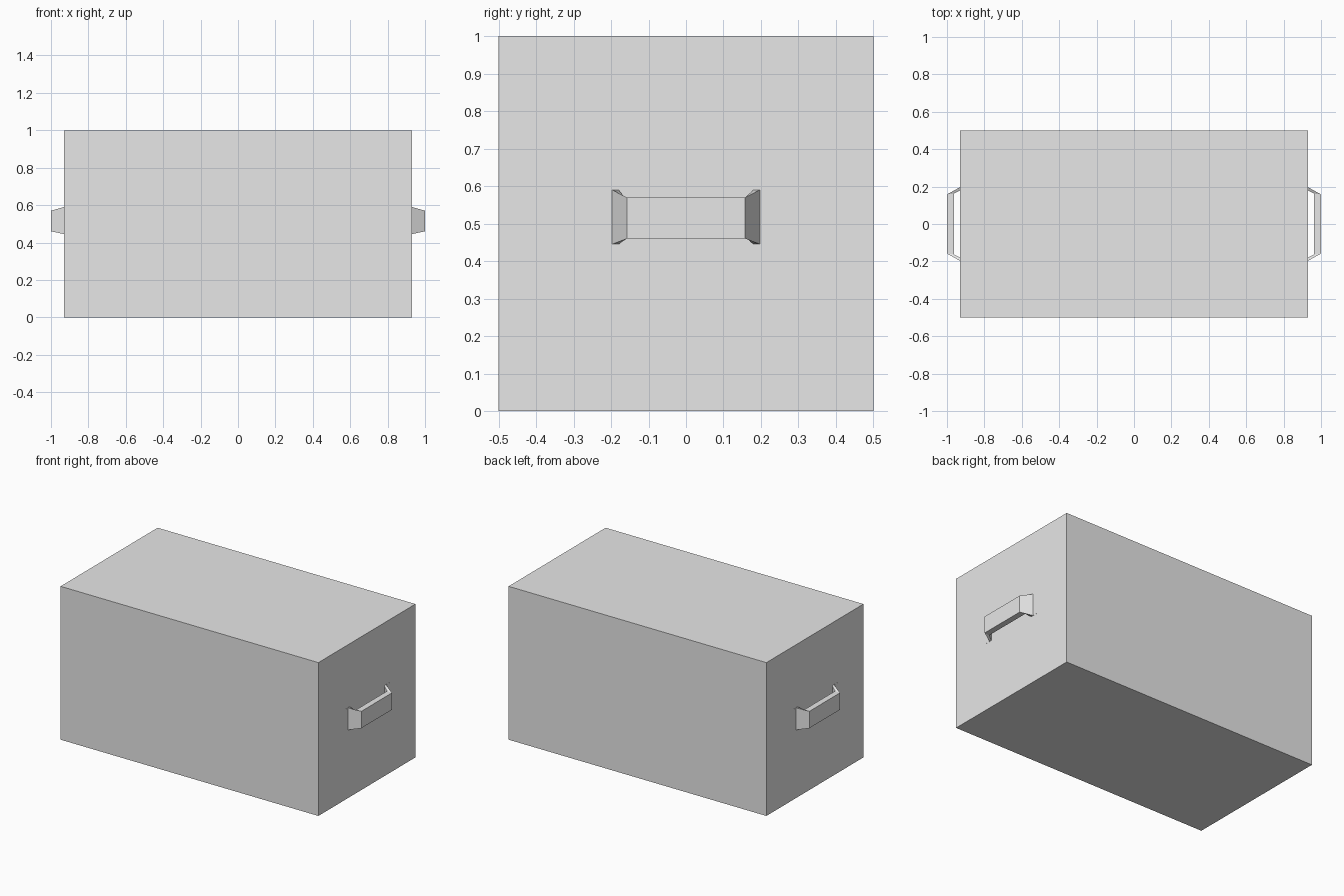
import bpy
import bmesh

if "Cube" in bpy.data.objects:
    bpy.data.objects.remove(bpy.data.objects["Cube"], do_unlink=True)

WALL = 0.93

grey = bpy.data.materials.new("plain_grey")
grey.use_nodes = True
colour = (0.8, 0.8, 0.8, 1)
grey.diffuse_color = colour
grey.node_tree.nodes["Principled BSDF"].inputs["Base Color"].default_value = colour


def finish(name, bm):
    bmesh.ops.recalc_face_normals(bm, faces=bm.faces)
    mesh = bpy.data.meshes.new(name)
    bm.to_mesh(mesh)
    bm.free()
    mesh.materials.append(grey)
    obj = bpy.data.objects.new(name, mesh)
    bpy.context.collection.objects.link(obj)
    return obj


def box(name, size, centre):
    bm = bmesh.new()
    bmesh.ops.create_cube(bm, size=1)
    bmesh.ops.scale(bm, vec=size, verts=bm.verts)
    bmesh.ops.translate(bm, vec=centre, verts=bm.verts)
    return finish(name, bm)


def handle(name, side):
    # Rings of (outer x, outer y, inner x, inner y, low z, high z)
    foot = (WALL, 0.197, WALL, 0.18, 0.445, 0.59)
    grip = (1.0, 0.158, 0.962, 0.163, 0.46, 0.57)
    bm = bmesh.new()
    rings = []
    for (ox, oy, ix, iy, low, high), end in ((foot, -1), (grip, -1), (grip, 1), (foot, 1)):
        corners = ((ox, oy, low), (ox, oy, high), (ix, iy, high), (ix, iy, low))
        rings.append([bm.verts.new((side * x, end * y, z)) for x, y, z in corners])
    for a, b in zip(rings, rings[1:]):
        for i in range(4):
            j = (i + 1) % 4
            bm.faces.new((a[i], a[j], b[j], b[i]))
    bm.faces.new(rings[0])
    bm.faces.new(rings[-1])
    return finish(name, bm)


# Main body
box("chest_body", (2 * WALL, 1, 1), (0, 0, 0.5))

# Handles with thin mounting tabs on both ends
for label, side in (("left", 1), ("right", -1)):
    handle(label + "_handle", side)
    for place, end in (("front", -1), ("back", 1)):
        box(f"{label}_{place}_handle_tab", (0.002, 0.04, 0.145),
            (side * WALL, end * 0.217, 0.5175))
